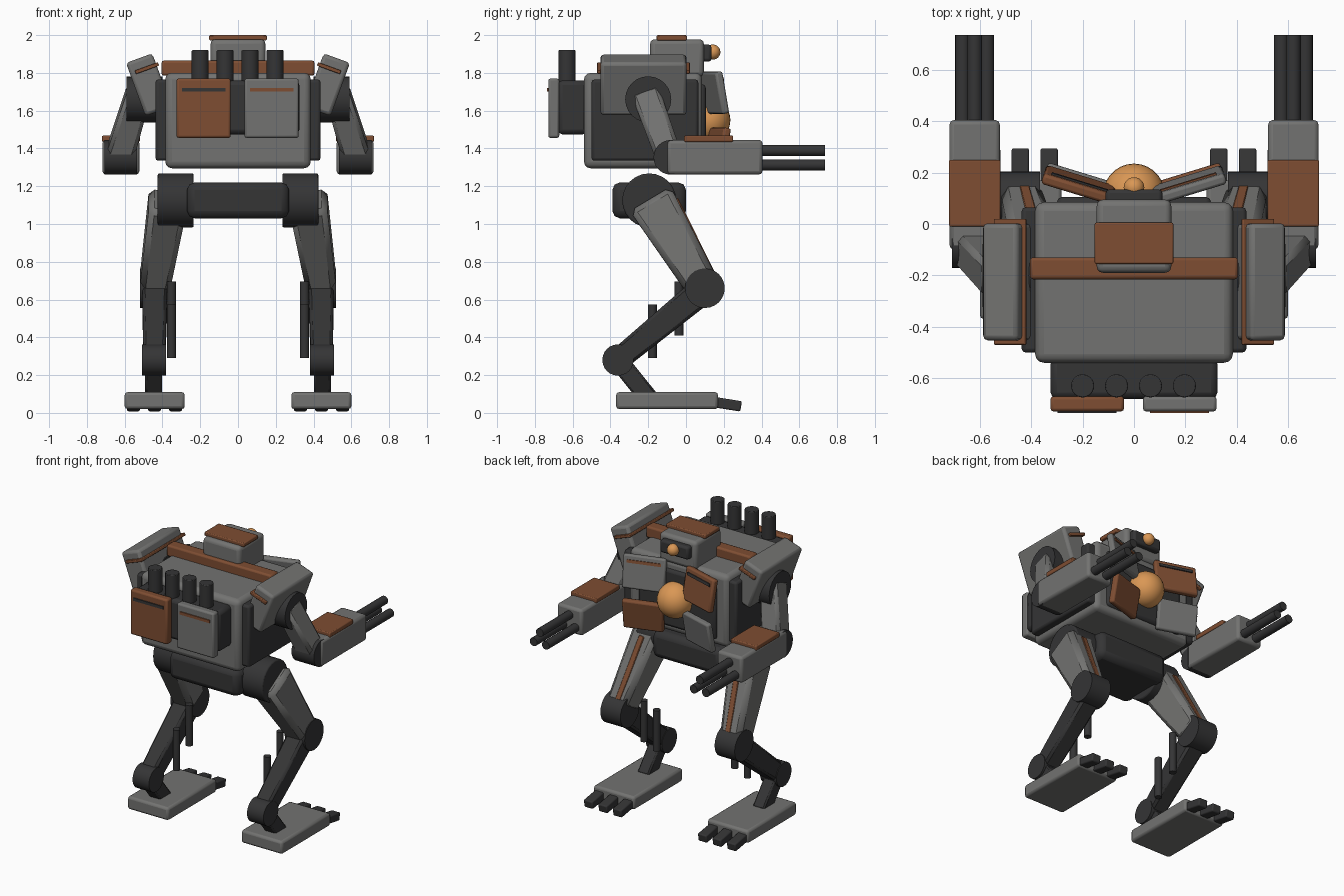
import bpy, bmesh, math
from mathutils import Matrix, Vector, Euler

if "Cube" in bpy.data.objects:
    bpy.data.objects.remove(bpy.data.objects["Cube"])


def material(name, rgb):
    m = bpy.data.materials.new(name)
    m.diffuse_color = (*rgb, 1)
    m.use_nodes = True
    m.node_tree.nodes["Principled BSDF"].inputs["Base Color"].default_value = m.diffuse_color
    return m


GREY = material("armour grey", (0.17, 0.17, 0.165))
DARK = material("dark metal", (0.035, 0.035, 0.036))
RUST = material("rust brown", (0.21, 0.075, 0.032))
ORANGE = material("glow orange", (0.70, 0.31, 0.09))


def finish(name, bm, mat, bevel=0.0, segs=2):
    bmesh.ops.recalc_face_normals(bm, faces=bm.faces[:])
    me = bpy.data.meshes.new(name)
    bm.to_mesh(me)
    bm.free()
    me.materials.append(mat)
    ob = bpy.data.objects.new(name, me)
    bpy.context.collection.objects.link(ob)
    if bevel:
        mod = ob.modifiers.new("bevel", "BEVEL")
        mod.width, mod.segments, mod.limit_method = bevel, segs, "ANGLE"
    bpy.ops.object.select_all(action="DESELECT")
    ob.select_set(True)
    bpy.context.view_layer.objects.active = ob
    bpy.ops.object.shade_smooth_by_angle(angle=math.radians(35))
    return ob


def place(center, degrees=(0, 0, 0)):
    return Matrix.Translation(center) @ Euler([math.radians(a) for a in degrees]).to_matrix().to_4x4()


def box(name, frame, size, mat, bevel=0.01, segs=2):
    bm = bmesh.new()
    bmesh.ops.create_cube(bm, size=1, matrix=frame @ Matrix.Diagonal((*size, 1)))
    return finish(name, bm, mat, bevel, segs)


def block(name, x, y, z, mat, bevel=0.01, segs=2):
    """Axis-aligned box given by its three ranges."""
    r = (x, y, z)
    return box(name, place([(a + b) / 2 for a, b in r]), [b - a for a, b in r], mat, bevel, segs)


def axis_frame(p, q):
    d = (q - p).normalized()
    side = Vector((1, 0, 0)) if abs(d.x) < 0.9 else Vector((0, 1, 0))
    u = (side - d * side.dot(d)).normalized()
    m = Matrix((u, d.cross(u), d)).transposed().to_4x4()
    return Matrix.Translation((p + q) / 2) @ m


def beam(name, p, q, start, end, mat, bevel=0.015):
    """Tapered limb from p to q, with (width, depth) at each end."""
    p, q = Vector(p), Vector(q)
    bm = bmesh.new()
    bmesh.ops.create_cube(bm, size=1)
    for v in bm.verts:
        w, d = start if v.co.z < 0 else end
        v.co = Vector((v.co.x * w, v.co.y * d, v.co.z * (q - p).length))
    bm.transform(axis_frame(p, q))
    return finish(name, bm, mat, bevel, 1)


def tube(name, p, q, r, mat=DARK, bevel=0.0, sides=24):
    p, q = Vector(p), Vector(q)
    bm = bmesh.new()
    bmesh.ops.create_cone(bm, cap_ends=True, segments=sides, radius1=r, radius2=r,
                          depth=(q - p).length, matrix=axis_frame(p, q))
    return finish(name, bm, mat, bevel, 2)


def ball(name, center, r, mat):
    bm = bmesh.new()
    bmesh.ops.create_uvsphere(bm, u_segments=28, v_segments=16, radius=r, matrix=Matrix.Translation(center))
    return finish(name, bm, mat)


def panel(name, frame, size, mat, strip_mat, facing):
    """Armour plate with a narrow strip near its top edge."""
    w, t, h = size
    box(name, frame, size, mat, 0.012)
    if strip_mat:
        at = frame @ Matrix.Translation((0, facing * t / 2, h * 0.31))
        box(name + "_strip", at, (w * 0.8, 0.014, 0.02), strip_mat, 0)


# Torso, chest recess and glowing core
block("torso", (-0.385, 0.385), (-0.54, 0.085), (1.295, 1.80), GREY, 0.035, 3)
block("chest_recess", (-0.30, 0.30), (0.0, 0.105), (1.34, 1.74), DARK, 0.02)
ball("core", (0, 0.115, 1.55), 0.12, ORANGE)
block("collar_bar", (-0.405, 0.405), (-0.215, -0.13), (1.785, 1.865), RUST, 0.012)

# Head
block("head", (-0.145, 0.145), (-0.19, 0.095), (1.78, 1.978), GREY, 0.025, 3)
block("head_plate", (-0.153, 0.153), (-0.155, 0.005), (1.972, 2.0), RUST, 0.006)
block("visor", (-0.11, 0.11), (0.06, 0.135), (1.86, 1.95), DARK, 0.015)
ball("eye", (0, 0.142, 1.91), 0.04, ORANGE)

# Backpack with launch tubes and two armour panels
block("backpack", (-0.325, 0.325), (-0.68, -0.52), (1.475, 1.76), DARK, 0.025)
for i in range(4):
    x = -0.2 + i * 0.132
    tube("launch_tube", (x, -0.63, 1.65), (x, -0.63, 1.92), 0.045, DARK, 0.004)
panel("back_panel_left", place((-0.182, -0.70, 1.613)), (0.287, 0.058, 0.315), RUST, DARK, -1)
panel("back_panel_right", place((0.178, -0.70, 1.613)), (0.287, 0.058, 0.315), GREY, RUST, -1)

# Pelvis
block("pelvis", (-0.27, 0.27), (-0.39, 0.0), (1.03, 1.22), DARK, 0.04, 2)

for s in (-1, 1):
    side = "left" if s < 0 else "right"

    def n(part):
        return side + "_" + part

    def span(a, b):
        return tuple(sorted((s * a, s * b)))

    # Torso side plate
    block(n("side_plate"), span(0.36, 0.437), (-0.50, 0.065), (1.335, 1.765), DARK, 0.015)

    # Splayed chest doors, colours swapped side to side
    upper, lower = (RUST, GREY) if s < 0 else (GREY, RUST)
    panel(n("upper_chest_door"), place((s * 0.215, 0.152, 1.695), (10, 0, s * 17)),
          (0.285, 0.042, 0.225), upper, lower if s > 0 else DARK, 1)
    panel(n("lower_chest_door"), place((s * 0.215, 0.165, 1.405), (-10, 0, s * 17)),
          (0.27, 0.042, 0.21), lower, None, 1)

    # Shoulder
    tube(n("shoulder_joint"), (s * 0.40, -0.2, 1.66), (s * 0.59, -0.2, 1.66), 0.122)
    pad = place((s * 0.472, -0.225, 1.737), (0, s * 20, 0))
    box(n("shoulder_pad"), pad, (0.148, 0.455, 0.30), GREY, 0.018)
    box(n("shoulder_trim"), place((s * 0.482, -0.225, 1.825), (0, s * 20, 0)),
        (0.13, 0.49, 0.02), RUST, 0.004)

    # Arm
    beam(n("upper_arm"), (s * 0.525, -0.215, 1.70), (s * 0.635, -0.085, 1.34),
         (0.13, 0.15), (0.15, 0.14), GREY, 0.02)
    tube(n("elbow"), (s * 0.535, -0.08, 1.353), (s * 0.708, -0.08, 1.353), 0.092)
    block(n("forearm"), span(0.522, 0.718), (-0.10, 0.405), (1.262, 1.445), GREY, 0.018)
    block(n("forearm_plate"), span(0.52, 0.72), (-0.01, 0.25), (1.435, 1.468), RUST, 0.006)
    for dx, z in ((0, 1.39), (-0.047, 1.313), (0.047, 1.313)):
        x = s * 0.62 + dx
        tube(n("gun_barrel"), (x, 0.35, z), (x, 0.735, z), 0.029, DARK, 0, 16)

    # Leg
    tube(n("hip_joint"), (s * 0.235, -0.195, 1.125), (s * 0.425, -0.195, 1.125), 0.143, DARK, 0.008)
    beam(n("thigh"), (s * 0.372, -0.185, 1.125), (s * 0.442, 0.085, 0.675),
         (0.20, 0.25), (0.16, 0.18), GREY, 0.03)
    beam(n("thigh_strip"), (s * 0.375, -0.055, 1.13), (s * 0.432, 0.158, 0.70),
         (0.04, 0.03), (0.04, 0.03), RUST, 0.004)
    tube(n("knee"), (s * 0.365, 0.1, 0.66), (s * 0.52, 0.1, 0.66), 0.105)
    beam(n("shin"), (s * 0.44, 0.09, 0.65), (s * 0.443, -0.36, 0.28),
         (0.135, 0.15), (0.115, 0.12), DARK, 0.015)
    tube(n("ankle"), (s * 0.38, -0.36, 0.28), (s * 0.507, -0.36, 0.28), 0.083)
    beam(n("ankle_link"), (s * 0.447, -0.36, 0.28), (s * 0.447, -0.195, 0.075),
         (0.09, 0.10), (0.09, 0.10), DARK, 0.01)
    for y, z0, z1 in ((-0.178, 0.29, 0.575), (-0.038, 0.41, 0.695)):
        tube(n("leg_piston"), (s * 0.352, y, z0), (s * 0.352, y, z1), 0.024, DARK, 0, 16)

    # Foot and toes
    block(n("foot"), span(0.282, 0.60), (-0.37, 0.17), (0.02, 0.11), GREY, 0.016)
    for x in (0.33, 0.442, 0.554):
        box(n("toe"), place((s * x, 0.225, 0.045), (-9, 0, 0)), (0.068, 0.135, 0.055), DARK, 0.008)
